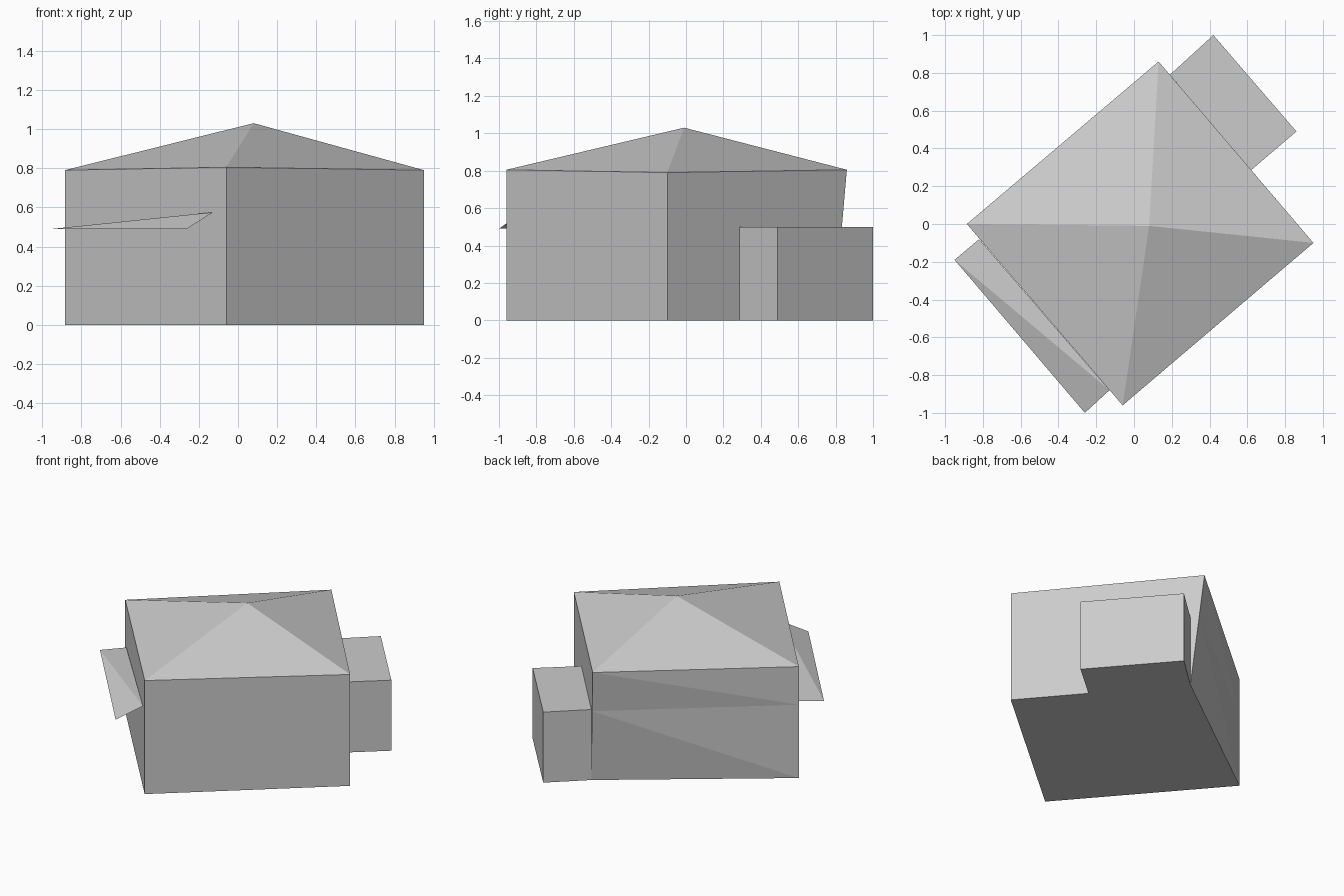
import bpy
from mathutils import Vector

cube = bpy.data.objects.get("Cube")
if cube:
    bpy.data.objects.remove(cube, do_unlink=True)

# One plain grey for the whole building
grey = bpy.data.materials.new("plain grey")
grey.use_nodes = True
colour = (0.6, 0.6, 0.6, 1)
grey.diffuse_color = colour
grey.node_tree.nodes["Principled BSDF"].inputs["Base Color"].default_value = colour


def add_part(name, points, faces):
    mesh = bpy.data.meshes.new(name)
    mesh.from_pydata(points, [], faces)
    mesh.materials.append(grey)
    mesh.update()
    part = bpy.data.objects.new(name, mesh)
    bpy.context.collection.objects.link(part)
    return part


def prism(name, outline, height):
    n = len(outline)
    points = [(x, y, z) for z in (0, height) for x, y in outline]
    sides = [(i, (i + 1) % n, n + (i + 1) % n, n + i) for i in range(n)]
    bottom = tuple(reversed(range(n)))
    top = tuple(range(n, 2 * n))
    return add_part(name, points, sides + [bottom, top])


# Corner positions, counter-clockwise: west, south, east, north
west, south, east = (-0.885, 0), (-0.06, -0.96), (0.95, -0.1)
north_eave = Vector((0.13, 0.86, 0.805))
north_foot = Vector((0.19, 0.79, 0))
eaves = [(*west, 0.79), (*south, 0.805), (*east, 0.79), tuple(north_eave)]
feet = [(*west, 0), (*south, 0), (*east, 0), tuple(north_foot)]

# Walls and floor; the rear wall leans in at one foot and folds at mid height
north_mid = tuple(north_foot.lerp(north_eave, 0.64))
west_mid = (*west, 0.52)
walls = feet + eaves + [north_mid, west_mid]
add_part("house_walls", walls, [
    (3, 2, 1, 0),
    (0, 1, 5, 4, 9), (1, 2, 6, 5), (2, 3, 8, 7, 6),
    (7, 4, 9), (7, 9, 8), (8, 9, 0), (8, 0, 3),
])

# Pyramid roof
apex = (0.08, -0.01, 1.03)
add_part("roof", eaves + [apex], [(i, (i + 1) % 4, 4) for i in range(4)])

# Side annex with a flat roof
prism("annex", [(0.19, 0.79), (0.62, 0.285), (0.86, 0.49), (0.42, 1.0)], 0.5)

# Thin twisted awning on the opposite wall
add_part("awning", [(-0.95, -0.19, 0.49), (-0.26, -1.0, 0.49),
                    (-0.13, -0.88, 0.575), (-0.82, -0.08, 0.5)],
         [(0, 1, 2), (0, 2, 3)])
